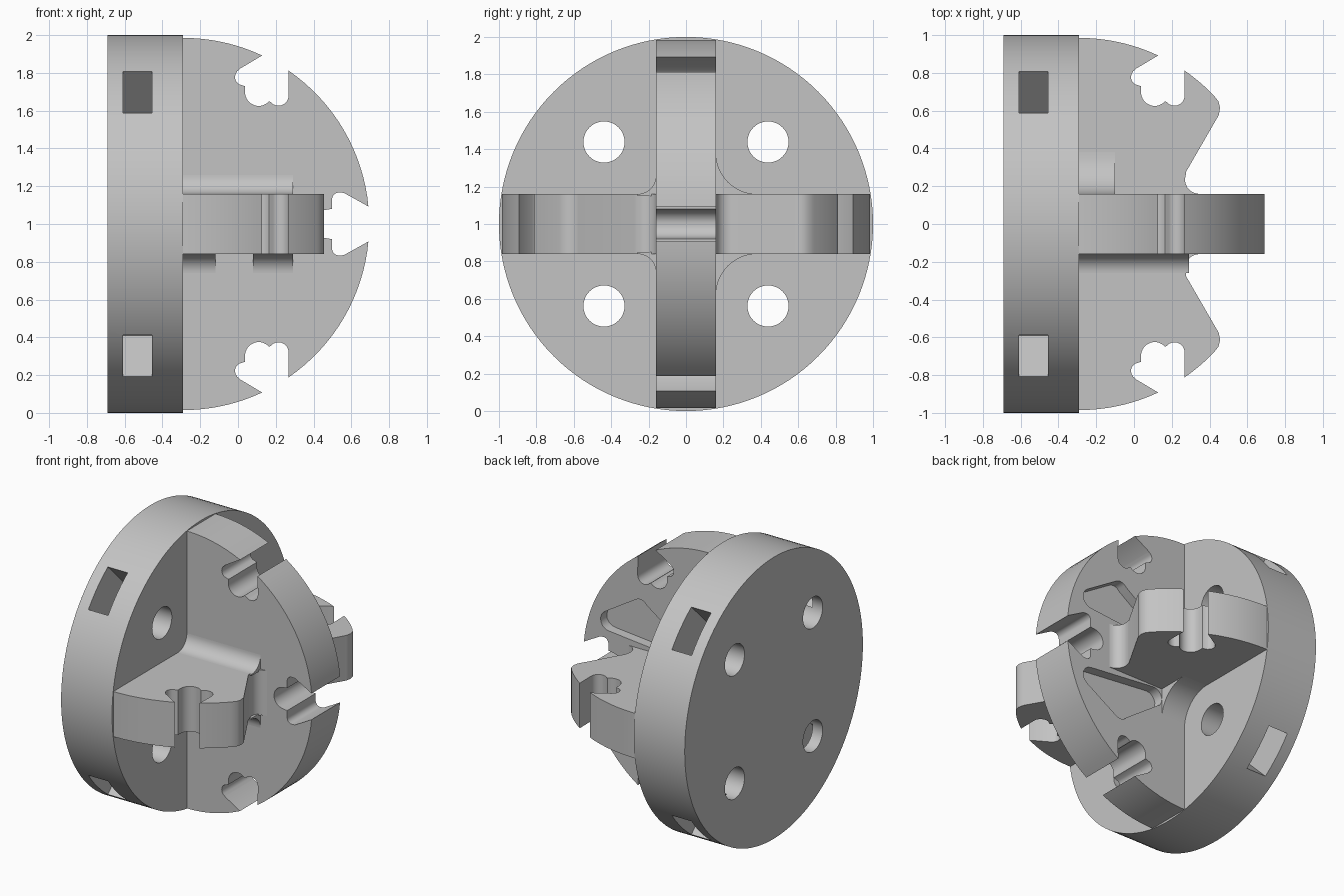
import bpy, bmesh
from math import cos, sin, pi, atan2, radians
from mathutils import Vector, Matrix

if "Cube" in bpy.data.objects:
    bpy.data.objects.remove(bpy.data.objects["Cube"])

grey = bpy.data.materials.new("machined_grey")
grey.use_nodes = True
COLOR = (0.55, 0.55, 0.55, 1)
grey.diffuse_color = COLOR
grey.node_tree.nodes["Principled BSDF"].inputs["Base Color"].default_value = COLOR

HALF = 0.16          # half thickness of the blades
FACE = -0.29         # front face of the disc
R = 0.985            # radius of the blade rims
CENTRE = Vector((0, 0, 1))


def prism(name, pts, plane, lo, hi):
    """Extrude an outline; plane names the axes of the outline, lo..hi spans the third."""
    axes = ["xyz".index(c) for c in plane]
    depth = 3 - sum(axes)
    bm = bmesh.new()
    verts = []
    for p in pts:
        co = Vector((0, 0, 0))
        co[axes[0]], co[axes[1]], co[depth] = p[0], p[1], lo
        verts.append(bm.verts.new(co + CENTRE))
    face = bm.faces.new(verts)
    new = bmesh.ops.extrude_face_region(bm, geom=[face])["geom"]
    shift = Vector((0, 0, 0))
    shift[depth] = hi - lo
    bmesh.ops.translate(bm, vec=shift, verts=[v for v in new if isinstance(v, bmesh.types.BMVert)])
    bmesh.ops.recalc_face_normals(bm, faces=bm.faces)
    me = bpy.data.meshes.new(name)
    bm.to_mesh(me)
    bm.free()
    me.materials.append(grey)
    ob = bpy.data.objects.new(name, me)
    bpy.context.collection.objects.link(ob)
    return ob


def activate(ob):
    bpy.ops.object.select_all(action='DESELECT')
    ob.select_set(True)
    bpy.context.view_layer.objects.active = ob


def cut(ob, cutter):
    mod = ob.modifiers.new("cut", 'BOOLEAN')
    mod.operation, mod.solver, mod.object = 'DIFFERENCE', 'EXACT', cutter
    activate(ob)
    bpy.ops.object.modifier_apply(modifier=mod.name)
    bpy.data.objects.remove(cutter)


def arc(cx, cy, r, a, b, n=12):
    """Points on a circle from angle a to b in degrees."""
    return [(cx + r * cos(radians(a + (b - a) * i / n)),
             cy + r * sin(radians(a + (b - a) * i / n))) for i in range(n + 1)]


def rim(p, q, n=16):
    """Points on the blade rim between the directions of p and q."""
    a, b = (atan2(v[1], v[0] - FACE) * 180 / pi for v in (p, q))
    return arc(FACE, 0, R, a, b, n)


def mirrored(half):
    return half + [(x, -y) for x, y in reversed(half)]


# Disc with bolt holes and nut slots in its rim
disc = prism("base_disc", arc(0, 0, 1, 0, 360, 128)[:-1], "yz", -0.69, FACE)
for k in range(4):
    turn = pi / 4 + k * pi / 2
    y, z = 0.62 * cos(turn), 0.62 * sin(turn)
    cut(disc, prism("hole_cutter", arc(y, z, 0.11, 0, 360, 48)[:-1], "yz", -0.8, 0))
    slot = prism("slot_cutter", [(-0.61, 0.68), (-0.455, 0.68), (-0.455, 1.1), (-0.61, 1.1)],
                 "xy", -0.155, 0.155)
    slot.data.transform(Matrix.Translation(CENTRE) @ Matrix.Rotation(turn, 4, 'X')
                        @ Matrix.Translation(-CENTRE))
    cut(disc, slot)

# Side notch shared by both blades: slanted mouth, shoulder and two round lobes
notch = ([(0.128, 0.892), (0.01, 0.822)] + arc(0.03, 0.778, 0.046, 120, 235, 6)
         + [(0.037, 0.729)] + arc(0.11, 0.698, 0.073, 180, 318, 10)
         + arc(0.214, 0.68, 0.054, 220, 360, 8) + [(0.266, 0.813)])
start = [(FACE - 0.03, 0.985), (FACE, 0.985)]
mouth = notch[0], notch[-1]

# Vertical blade with a key slot in the nose
nose = ([(0.69, 0.093), (0.56, 0.165)] + arc(0.535, 0.13, 0.037, 80, 180, 6)
        + [(0.498, 0.08), (0.465, 0.075)] + arc(0.47, 0, 0.075, 100, 180, 8))
vertical = mirrored(start + rim((FACE, 1), mouth[0])[1:-1] + notch
                    + rim(mouth[1], nose[0])[1:-1] + nose[:-1])
blade_v = prism("vertical_blade", vertical, "xz", -HALF, HALF)

# Horizontal blade with two swept prongs
prong = (rim(mouth[1], (0.425, 0.68))[1:]
         + [(0.447, 0.65), (0.456, 0.615), (0.448, 0.575), (0.276, 0.277)]
         + arc(0.345, 0.235, 0.075, 160, 265, 8))
horizontal = mirrored(start + rim((FACE, 1), mouth[0])[1:-1] + notch + prong)
blade_h = prism("horizontal_blade", horizontal, "xy", -HALF, HALF)

# Shallow recesses in the back face of the vertical blade
for s in (1, -1):
    pocket = (arc(0.49, 0.29, 0.07, -90, 55, 6) + arc(0.25, 0.45, 0.06, 55, 145, 6)
              + arc(-0.03, 0.24, 0.07, 145, 270, 6))
    cut(blade_v, prism("pocket_cutter", [(x, s * z) for x, z in pocket], "xz", HALF - 0.07, 0.5))


def fillet(name, sy, sz, r, x0, x1):
    """Concave strip in the corner between the two blades."""
    e = HALF - 0.01
    pts = [(e, e), (HALF + r, e)] + arc(HALF + r, HALF + r, r, 270, 180, 12) + [(e, HALF + r)]
    return prism(name, [(sy * y, sz * z) for y, z in pts], "yz", x0, x1)


# Corner fillets
parts = [disc, blade_v, blade_h,
         fillet("front_upper_fillet", -1, 1, 0.1, FACE, 0.29),
         fillet("front_lower_fillet_inner", -1, -1, 0.1, FACE, -0.12),
         fillet("front_lower_fillet_outer", -1, -1, 0.1, 0.08, 0.29),
         fillet("back_upper_fillet", 1, 1, 0.22, FACE, -0.1),
         fillet("back_lower_fillet", 1, -1, 0.22, FACE, -0.1)]

for ob in parts:
    activate(ob)
    bpy.ops.object.shade_smooth_by_angle(angle=radians(28))
